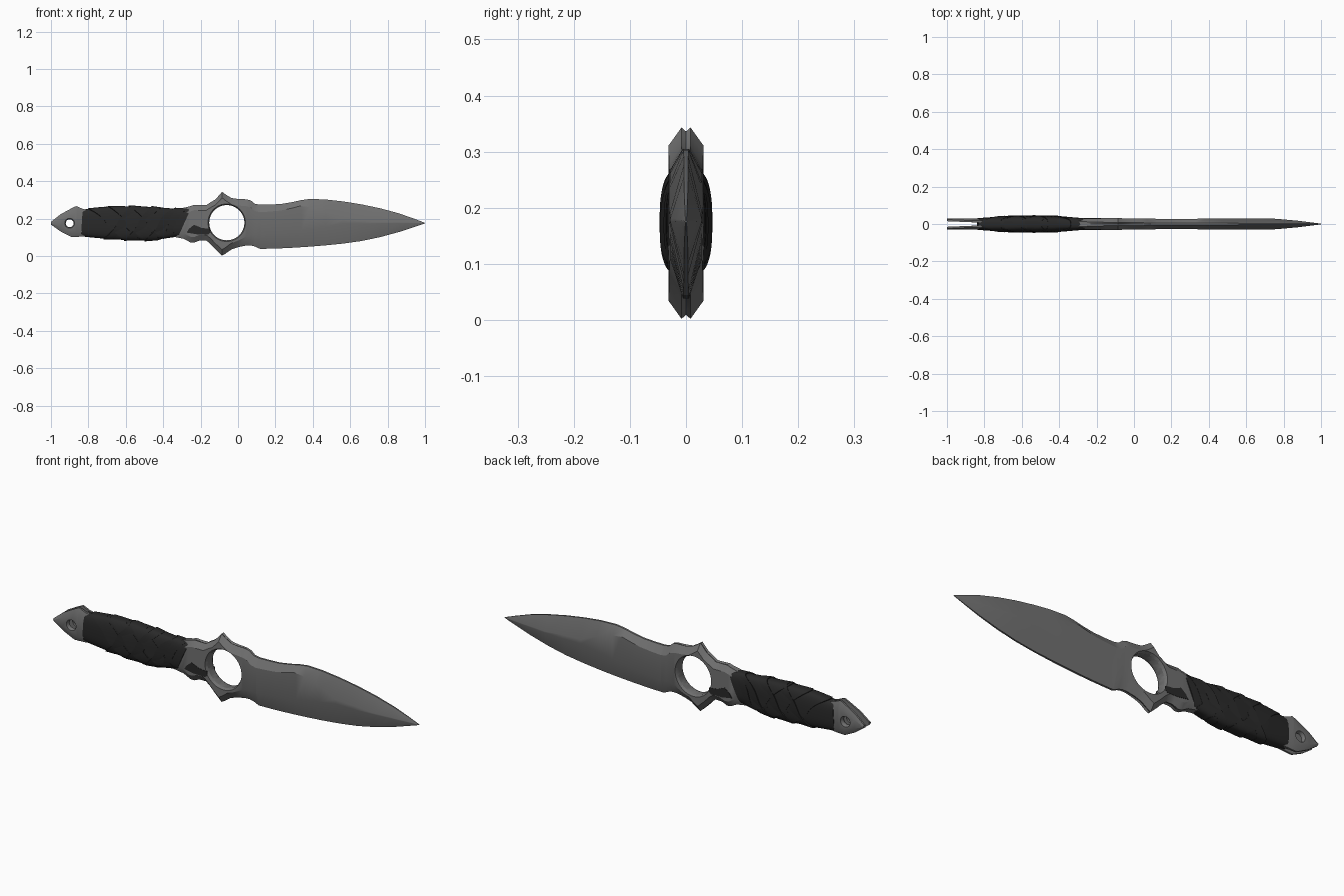
import bpy, bmesh, math
from mathutils import Vector

if "Cube" in bpy.data.objects:
    bpy.data.objects.remove(bpy.data.objects["Cube"])


def material(name, v):
    m = bpy.data.materials.new(name)
    m.diffuse_color = (v, v, v, 1)
    m.use_nodes = True
    m.node_tree.nodes["Principled BSDF"].inputs["Base Color"].default_value = m.diffuse_color
    return m


STEEL = material("steel grey", 0.165)
WRAP = material("wrap black", 0.022)


def lerp_table(table, x):
    """Linear lookup of the columns after x."""
    for a, b in zip(table, table[1:]):
        if x <= b[0]:
            f = max(0, (x - a[0]) / (b[0] - a[0]))
            return [p + (q - p) * f for p, q in zip(a[1:], b[1:])]
    return list(table[-1][1:])


def make(name, bm, mat, angle=30):
    bmesh.ops.recalc_face_normals(bm, faces=bm.faces)
    me = bpy.data.meshes.new(name)
    bm.to_mesh(me)
    bm.free()
    ob = bpy.data.objects.new(name, me)
    bpy.context.collection.objects.link(ob)
    me.materials.append(mat)
    bpy.ops.object.select_all(action='DESELECT')
    ob.select_set(True)
    bpy.context.view_layer.objects.active = ob
    if angle:
        bpy.ops.object.shade_smooth_by_angle(angle=math.radians(angle))
    return ob


def loft(name, rings, mat, angle=30, closed=False):
    """Skin closed rings of points; cap the ends, or join last to first."""
    bm = bmesh.new()
    vs = [[bm.verts.new(p) for p in r] for r in rings]
    n = len(vs[0])
    pairs = list(zip(vs, vs[1:])) + ([(vs[-1], vs[0])] if closed else [])
    for a, b in pairs:
        for i in range(n):
            j = (i + 1) % n
            bm.faces.new((a[i], a[j], b[j], b[i]))
    if not closed:
        bm.faces.new(vs[0][::-1])
        bm.faces.new(vs[-1])
    return make(name, bm, mat, angle)


def prism(name, pts, axis, a, b, mat):
    """Extrude a 2D polygon along y or z."""
    put = (lambda p, d: (p[0], d, p[1])) if axis == 'y' else (lambda p, d: (p[0], p[1], d))
    return loft(name, [[put(p, a) for p in pts], [put(p, b) for p in pts]], mat, 0)


def cut(target, cutter):
    bpy.context.view_layer.objects.active = target
    m = target.modifiers.new("cut", 'BOOLEAN')
    m.operation, m.solver, m.object = 'DIFFERENCE', 'EXACT', cutter
    bpy.ops.object.modifier_apply(modifier=m.name)
    bpy.data.objects.remove(cutter)


# Steel body outline: x, bottom, top
OUTLINE = [
    (-1, .168, .182), (-.95, .132, .222), (-.89, .102, .255), (-.865, .102, .267),
    (-.83, .104, .252), (-.78, .11, .24), (-.4, .11, .24), (-.33, .10, .245),
    (-.29, .092, .258), (-.255, .073, .266), (-.235, .071, .273), (-.205, .083, .272),
    (-.17, .083, .272), (-.15, .067, .285), (-.12, .035, .303), (-.1, .016, .326),
    (-.085, .002, .343), (-.068, .012, .33), (-.035, .035, .31), (0, .047, .305),
    (.045, .056, .303), (.07, .056, .296), (.09, .051, .279), (.118, .038, .274),
    (.17, .039, .275), (.23, .041, .278), (.29, .044, .288), (.34, .047, .299),
    (.385, .05, .305), (.47, .057, .302), (.56, .066, .292), (.66, .08, .276),
    (.76, .101, .255), (.86, .128, .228), (.94, .154, .2), (1, .174, .177)]
# Section shape: x, half thickness, rim half thickness, lower bevel, upper bevel, rim groove
SHAPE = [
    (-1, .03, .024, .02, .02, 0), (-.86, .03, .018, .025, .03, 0),
    (-.8, .026, .018, .03, .03, 0), (-.35, .026, .018, .03, .03, 0),
    (-.25, .03, .012, .03, .028, .003), (-.15, .031, .009, .03, .028, .006),
    (-.085, .031, .008, .032, .032, .007), (0, .03, .008, .035, .035, .004),
    (.12, .028, .005, .07, .04, 0), (.33, .028, .005, .088, .03, 0),
    (.45, .029, .005, .1, .06, 0), (.56, .03, .004, .108, .098, 0),
    (.76, .028, .004, .077, .074, 0), (.88, .017, .003, .042, .042, 0),
    (1, .002, .001, .001, .001, 0)]


def body_ring(x):
    lo, hi = lerp_table(OUTLINE, x)
    t, e, bl, bh, g = lerp_table(SHAPE, x)
    h = (hi - lo) * .48
    bl, bh = min(bl, h), min(bh, h)
    g = min(g, h)
    side = [(e, hi), (t, hi - bh), (t, lo + bl), (e, lo)]
    pts = [(0, hi - g)] + side + [(0, lo + g)] + [(-y, z) for y, z in reversed(side)]
    return [(x, y, z) for y, z in pts]


stations = sorted({r[0] for r in OUTLINE} | {r[0] for r in SHAPE})
body = loft("steel_blade_and_guard", [body_ring(x) for x in stations], STEEL)


# Holes: turned cutters with chamfered mouths
def hole(cx, cz, r, flare):
    prof = [(-.05, r + flare * 1.8), (-.018, r), (.018, r), (.05, r + flare * 1.8)]
    rings = [[(cx + q * math.cos(a), y, cz + q * math.sin(a))
              for a in (2 * math.pi * i / 48 for i in range(48))] for y, q in prof]
    cut(body, loft("hole_cutter", rings, STEEL, 0))


hole(-.06, .178, .094, .009)
hole(-.9, .175, .021, .008)

# Split in the pommel
cut(body, prism("slot_cutter", [(-1.05, -.017), (-.79, -.006), (-.79, .006), (-1.05, .017)],
                'z', 0, .4, STEEL))
bpy.context.view_layer.objects.active = body
body.select_set(True)
bpy.ops.object.shade_smooth_by_angle(angle=math.radians(28))

# Handle wrap: x, bottom, top, half thickness, slant of the section
GRIP = [
    (-.835, .106, .248, .031, .06), (-.8, .101, .252, .034, .05), (-.74, .095, .26, .038, 0),
    (-.69, .09, .265, .041, 0), (-.55, .083, .266, .042, 0), (-.43, .083, .261, .042, 0),
    (-.39, .097, .257, .038, 0), (-.34, .103, .252, .035, .2), (-.285, .104, .257, .033, .45)]


def grip_point(x, a, lift=0):
    lo, hi, t, k = lerp_table(GRIP, x)
    c, s = math.cos(a), math.sin(a)
    y = (t + lift) * math.copysign(abs(c) ** .6, c)
    z = ((hi - lo) / 2 + lift) * math.copysign(abs(s) ** .75, s)
    return Vector((x + k * z, y, (lo + hi) / 2 + z))


N = 32
loft("handle_wrap", [[grip_point(g[0], 2 * math.pi * i / N) for i in range(N)] for g in GRIP],
     WRAP, 40)


# Crossing straps: slanted closed loops, one edge raised over the next
def strap(i, x, slant, width, lift):
    rings = []
    for j in range(48):
        a = 2 * math.pi * j / 48
        cx = x + slant * math.sin(a)
        rings.append([grip_point(cx - width / 2, a, lift), grip_point(cx + width / 2, a, .001),
                      grip_point(cx + width / 2, a, -.004), grip_point(cx - width / 2, a, -.004)])
    loft(f"wrap_strap_{i}", rings, WRAP, 30, closed=True)


for i, x in enumerate((-.66, -.55, -.44)):
    strap(i, x, -.1, .09, .0035)
    strap(i + 3, x + .04, .075, .05, .005)
strap(6, -.35, .03, .04, .003)

# Dark inlays beside the finger ring
INLAY = [(-.275, .125), (-.262, .145), (-.235, .167), (-.195, .15), (-.15, .145),
         (-.148, .125), (-.16, .115), (-.22, .116)]
for side, y in (("front", -.029), ("back", .029)):
    prism(f"guard_inlay_{side}", INLAY, 'y', y - .003, y + .003, WRAP)
